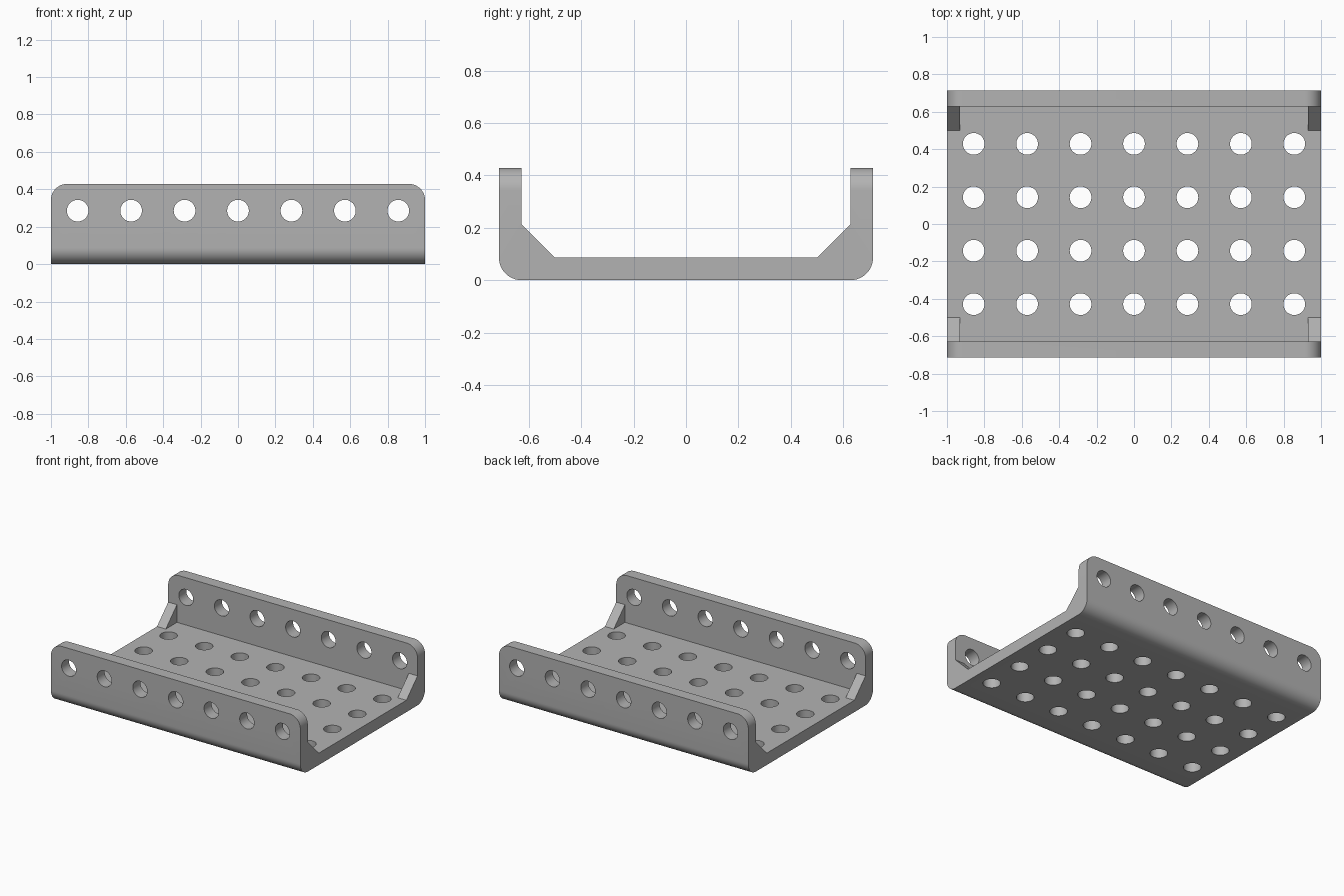
import bpy, bmesh, math
from mathutils import Matrix

cube = bpy.data.objects.get("Cube")
if cube:
    bpy.data.objects.remove(cube)

U = 2 / 7                 # hole spacing
L, W, H = 1.0, 2.5 * U, 1.5 * U   # half length, half width, height
T = 0.3 * U               # sheet thickness
R = 0.3 * U               # corner radius
HOLE = 0.058              # hole radius
INNER = W - T
GUSSET_Y, GUSSET_Z, GUSSET_X = INNER - 0.128, T + 0.128, 0.93

steel = bpy.data.materials.new("grey metal")
colour = (0.45, 0.45, 0.45, 1)
steel.use_nodes = True
steel.diffuse_color = colour
steel.node_tree.nodes["Principled BSDF"].inputs["Base Color"].default_value = colour


def to_object(name, bm):
    bmesh.ops.recalc_face_normals(bm, faces=bm.faces)
    mesh = bpy.data.meshes.new(name)
    bm.to_mesh(mesh)
    bm.free()
    mesh.materials.append(steel)
    obj = bpy.data.objects.new(name, mesh)
    bpy.context.collection.objects.link(obj)
    return obj


def cut(target, cutter):
    mod = target.modifiers.new("cut", "BOOLEAN")
    mod.operation = "DIFFERENCE"
    mod.solver = "EXACT"
    mod.object = cutter
    bpy.context.view_layer.objects.active = target
    bpy.ops.object.modifier_apply(modifier=mod.name)
    bpy.data.objects.remove(cutter)


# Channel: half cross-section with rounded outer bend and sloped inner corner
half = [(W - R + R * math.sin(a), R - R * math.cos(a))
        for a in (math.pi / 2 * i / 12 for i in range(13))]
half += [(W, H), (INNER, H), (INNER, GUSSET_Z), (GUSSET_Y, T)]
profile = half + [(-y, z) for y, z in reversed(half)]
bm = bmesh.new()
face = bm.faces.new([bm.verts.new((-L, y, z)) for y, z in profile])
ext = bmesh.ops.extrude_face_region(bm, geom=[face], use_keep_orig=True)
moved = [v for v in ext["geom"] if isinstance(v, bmesh.types.BMVert)]
bmesh.ops.translate(bm, verts=moved, vec=(2 * L, 0, 0))

# Rounded upper corners of both side walls
corners = [e for e in bm.edges
           if all(v.co.z > H - 0.001 for v in e.verts)
           and abs(e.verts[0].co.x - e.verts[1].co.x) < 0.001]
bmesh.ops.bevel(bm, geom=corners, offset=R, segments=12, profile=0.5,
                affect="EDGES")
channel = to_object("channel", bm)

# Clear the sloped corner between the ends, leaving four end gussets
bm = bmesh.new()
bmesh.ops.create_cube(bm, size=1, matrix=Matrix.Translation((0, 0, T + H / 2))
                      @ Matrix.Diagonal((2 * GUSSET_X, 2 * INNER, H, 1)))
cut(channel, to_object("middle_cutter", bm))


# Holes through the floor and through both walls
def drill(name, places, turn, depth):
    bm = bmesh.new()
    for p in places:
        bmesh.ops.create_cone(bm, cap_ends=True, segments=40, radius1=HOLE,
                              radius2=HOLE, depth=depth,
                              matrix=Matrix.Translation(p) @ turn)
    cut(channel, to_object(name, bm))


columns = [i * U for i in range(-3, 4)]
drill("floor_drill", [(x, (j - 1.5) * U, T / 2) for x in columns for j in range(4)],
      Matrix.Identity(4), 2 * T)
drill("wall_drill", [(x, 0, U) for x in columns],
      Matrix.Rotation(math.pi / 2, 4, "X"), 3 * W)

# Smooth bends and holes, crisp edges elsewhere
bpy.ops.object.select_all(action="DESELECT")
channel.select_set(True)
bpy.context.view_layer.objects.active = channel
bpy.ops.object.shade_smooth_by_angle(angle=math.radians(30))
